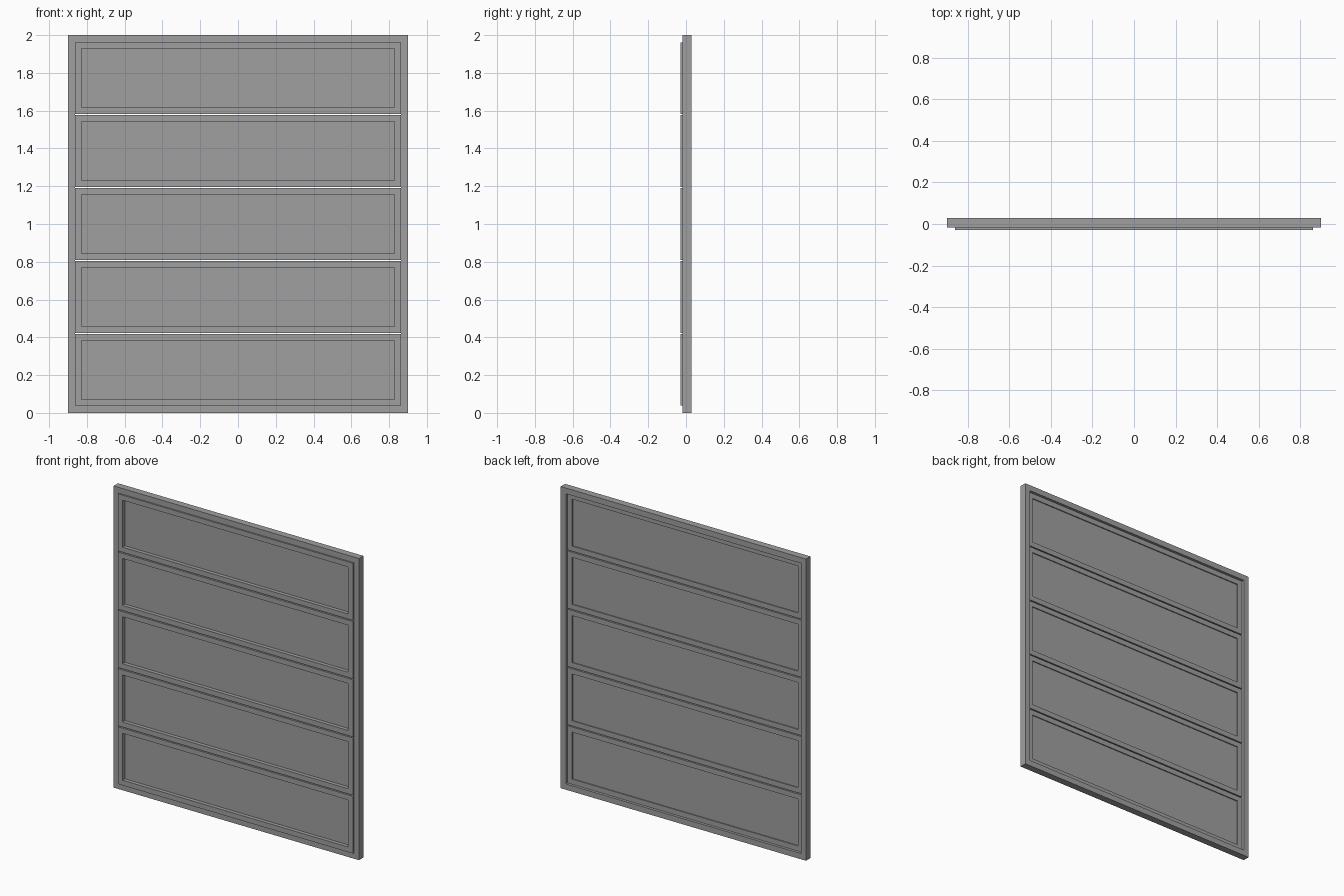
import bpy
import bmesh

cube = bpy.data.objects.get("Cube")
if cube:
    bpy.data.objects.remove(cube, do_unlink=True)

# Single grey finish
grey = bpy.data.materials.new("plain_grey")
grey.use_nodes = True
color = (0.35, 0.35, 0.35, 1)
grey.diffuse_color = color
grey.node_tree.nodes["Principled BSDF"].inputs["Base Color"].default_value = color


def finish(name, bm):
    bmesh.ops.recalc_face_normals(bm, faces=bm.faces)
    mesh = bpy.data.meshes.new(name)
    bm.to_mesh(mesh)
    bm.free()
    mesh.materials.append(grey)
    obj = bpy.data.objects.new(name, mesh)
    bpy.context.collection.objects.link(obj)
    return obj


def rect_loop(bm, half_w, z0, z1, y):
    corners = [(-half_w, z0), (half_w, z0), (half_w, z1), (-half_w, z1)]
    return [bm.verts.new((x, y, z)) for x, z in corners]


def bridge(bm, a, b):
    for i in range(4):
        j = (i + 1) % 4
        bm.faces.new((a[i], a[j], b[j], b[i]))


def border(name, half_w, z0, z1, rim, front, back):
    """Rectangular ring with an open centre."""
    bm = bmesh.new()
    loops = [rect_loop(bm, half_w - r, z0 + r, z1 - r, y)
             for r, y in ((0, front), (0, back), (rim, back), (rim, front))]
    for a, b in zip(loops, loops[1:] + loops[:1]):
        bridge(bm, a, b)
    return finish(name, bm)


def recessed_panel(name, half_w, z0, z1, rim, front, back, core):
    """Slab with a rectangular recess on both faces."""
    bm = bmesh.new()
    steps = ((rim, -core), (rim, front), (0, front),
             (0, back), (rim, back), (rim, core))
    loops = [rect_loop(bm, half_w - r, z0 + r, z1 - r, y) for r, y in steps]
    for a, b in zip(loops, loops[1:]):
        bridge(bm, a, b)
    bm.faces.new(loops[0])
    bm.faces.new(loops[-1])
    return finish(name, bm)


# Outer frame
HALF_W, HEIGHT, RIM = 0.9, 2.0, 0.038
border("outer_frame", HALF_W, 0, HEIGHT, RIM, -0.018, 0.028)

# Five stacked panels separated by narrow gaps
COUNT, GAP = 5, 0.007
panel_h = (HEIGHT - 2 * RIM - GAP * (COUNT - 1)) / COUNT
for i in range(COUNT):
    base = RIM + i * (panel_h + GAP)
    recessed_panel(f"panel_{i + 1}", HALF_W - RIM, base, base + panel_h,
                   0.034, -0.028, 0.01, 0.003)
